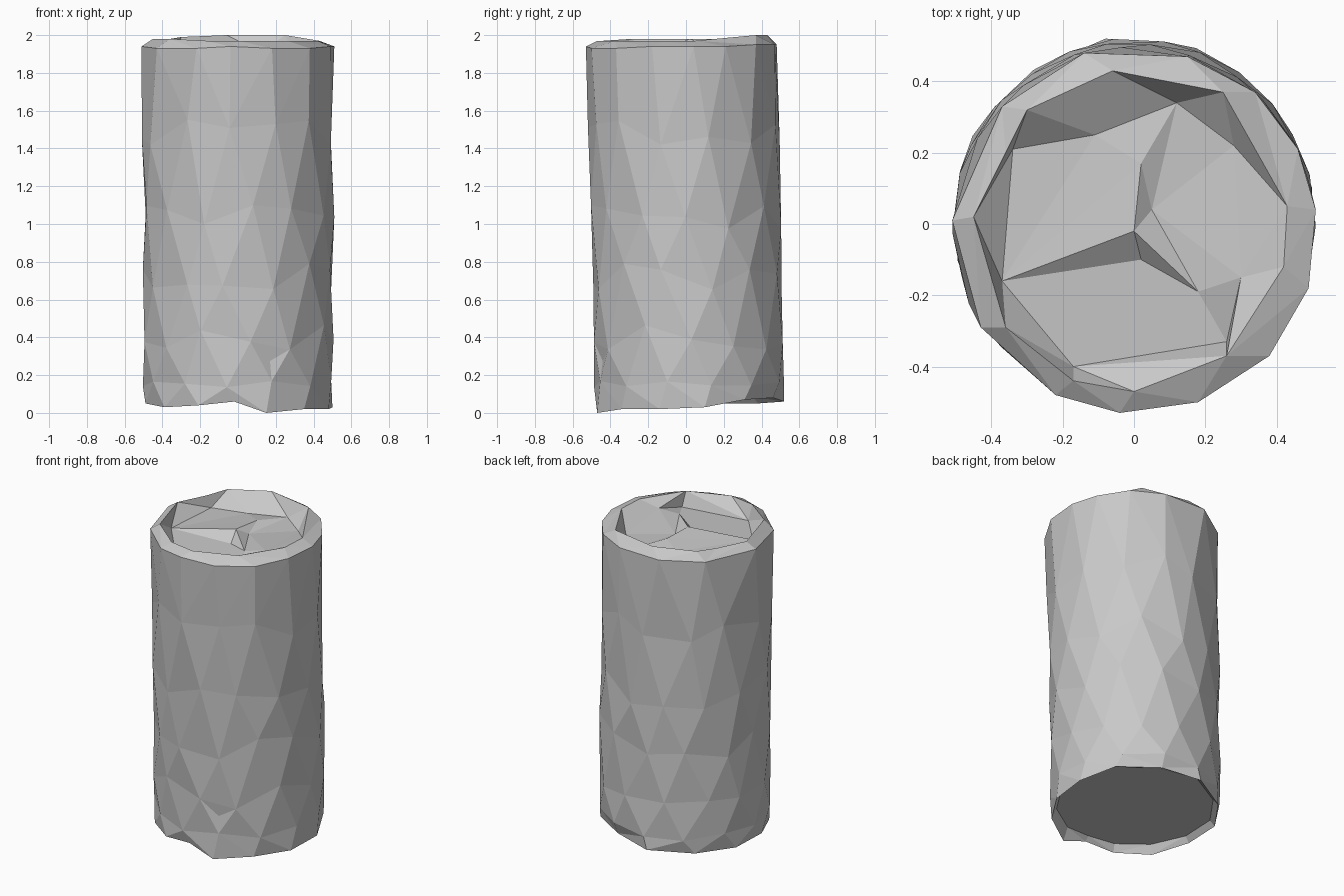
import bpy, bmesh, math, random
from mathutils import Vector

random.seed(4)
cube = bpy.data.objects.get("Cube")
if cube:
    bpy.data.objects.remove(cube)

# Bare metal
metal = bpy.data.materials.new("grey metal")
metal.use_nodes = True
colour = (0.58, 0.58, 0.58, 1)
metal.diffuse_color = colour
metal.node_tree.nodes["Principled BSDF"].inputs["Base Color"].default_value = colour

bm = bmesh.new()
SIDES = 13


def angle(v):
    return math.atan2(v.co.y, v.co.x)


def add(points):
    return [bm.verts.new(p) for p in points]


def ring(z, radius, turn, rough, lean):
    """Uneven ring of points around the can."""
    pts = []
    for k in range(SIDES):
        a = math.tau * (k + turn + random.uniform(-rough, rough)) / SIDES
        r = radius + random.uniform(-0.004, 0.004)
        pts.append((r * math.cos(a), r * math.sin(a) + lean,
                    z + random.uniform(-rough, rough) * 0.7))
    return add(pts)


def stitch(low, high):
    """Triangles between two rings, zipped together by angle."""
    low, high = sorted(low, key=angle), sorted(high, key=angle)
    n, m, i, j = len(low), len(high), 0, 0
    while i < n or j < m:
        next_low = angle(low[(i + 1) % n]) + math.tau * (i + 1 >= n)
        next_high = angle(high[(j + 1) % m]) + math.tau * (j + 1 >= m)
        if j >= m or (i < n and next_low <= next_high):
            bm.faces.new((low[i % n], low[(i + 1) % n], high[j % m]))
            i += 1
        else:
            bm.faces.new((low[i % n], high[(j + 1) % m], high[j % m]))
            j += 1


# Crumpled base edge around a slightly raised bottom
base = add([(0.15, -0.47, 0), (0.35, -0.34, 0.02), (0.48, -0.14, 0.02), (0.5, 0.1, 0.03),
            (0.4, 0.31, 0.07), (0.17, 0.46, 0.08), (-0.08, 0.52, 0.06), (-0.33, 0.38, 0.05),
            (-0.48, 0.17, 0.05), (-0.49, -0.08, 0.05), (-0.39, -0.3, 0.03),
            (-0.21, -0.44, 0.04), (-0.02, -0.47, 0.06)])
bottom = add([(v.co.x * 0.94, v.co.y * 0.94, 0.085) for v in base])
stitch(bottom, base)
bm.faces.new(list(reversed(bottom)))

# Side wall, leaning slightly to the front
wall = [base,
        ring(0.15, 0.506, 0.5, 0.03, 0.016),
        ring(0.4, 0.506, 0, 0.1, 0.012),
        ring(0.72, 0.507, 0.5, 0.1, 0.006),
        ring(1.04, 0.506, 0, 0.1, 0),
        ring(1.5, 0.506, 0.5, 0.12, -0.012)]

# Shoulder, rim crest and sunken lid
shoulder = add([(-0.04, -0.53, 1.94), (0.18, -0.5, 1.93), (0.38, -0.37, 1.93),
                (0.49, -0.18, 1.94), (0.51, 0.04, 1.94), (0.46, 0.21, 1.94),
                (0.34, 0.37, 1.95), (0.15, 0.47, 1.95), (-0.14, 0.48, 1.95),
                (-0.37, 0.33, 1.94), (-0.51, 0.01, 1.94), (-0.43, -0.29, 1.93),
                (-0.22, -0.48, 1.93)])
crest = add([(0, -0.47, 1.97), (0.26, -0.37, 1.97), (0.42, -0.12, 1.97), (0.43, 0.05, 1.97),
             (0.25, 0.37, 2), (-0.06, 0.43, 2), (-0.3, 0.32, 1.99), (-0.36, 0.2, 1.98),
             (-0.45, 0.02, 1.98), (-0.36, -0.29, 1.98), (-0.17, -0.44, 1.97)])
(left, front_l, front_r, step, step_r, peak, ridge, dip, back,
 right_b, right_f, back_l, side) = add([
    (-0.37, -0.16, 1.9), (-0.17, -0.4, 1.88), (0.26, -0.33, 1.88), (0.02, -0.1, 1.88),
    (0.18, -0.19, 1.91), (0, -0.02, 1.94), (0.02, 0.17, 1.93), (0.05, 0.04, 1.9),
    (0.12, 0.34, 1.91), (0.28, 0.22, 1.91), (0.3, -0.15, 1.93), (-0.11, 0.25, 1.91),
    (-0.34, 0.21, 1.9)])

for low, high in zip(wall, wall[1:] + [shoulder]):
    stitch(low, high)
stitch(shoulder, crest)
stitch(crest, [front_l, front_r, right_f, right_b, back, back_l, side, left])

# Dented lid panels
for panel in [(front_l, front_r, step_r, step, left),
              (left, step, peak), (step, step_r, peak), (front_r, right_f, step_r),
              (peak, step_r, dip), (dip, step_r, right_f), (dip, right_f, right_b),
              (dip, right_b, back), (peak, dip, ridge), (dip, back, ridge),
              (left, peak, ridge), (left, ridge, back_l), (ridge, back, back_l),
              (left, back_l, side)]:
    bm.faces.new(panel)

# Small dent low on the front
spot = Vector((0.11, -0.48, 0.3))
face = min(bm.faces, key=lambda f: (f.calc_center_median() - spot).length)
dent = bmesh.ops.poke(bm, faces=[face])["verts"][0]
dent.co += Vector((0, 0.012, -0.02))

bm.normal_update()
mesh = bpy.data.meshes.new("can_body")
bm.to_mesh(mesh)
bm.free()
mesh.materials.append(metal)
can = bpy.data.objects.new("can_body", mesh)
bpy.context.collection.objects.link(can)
